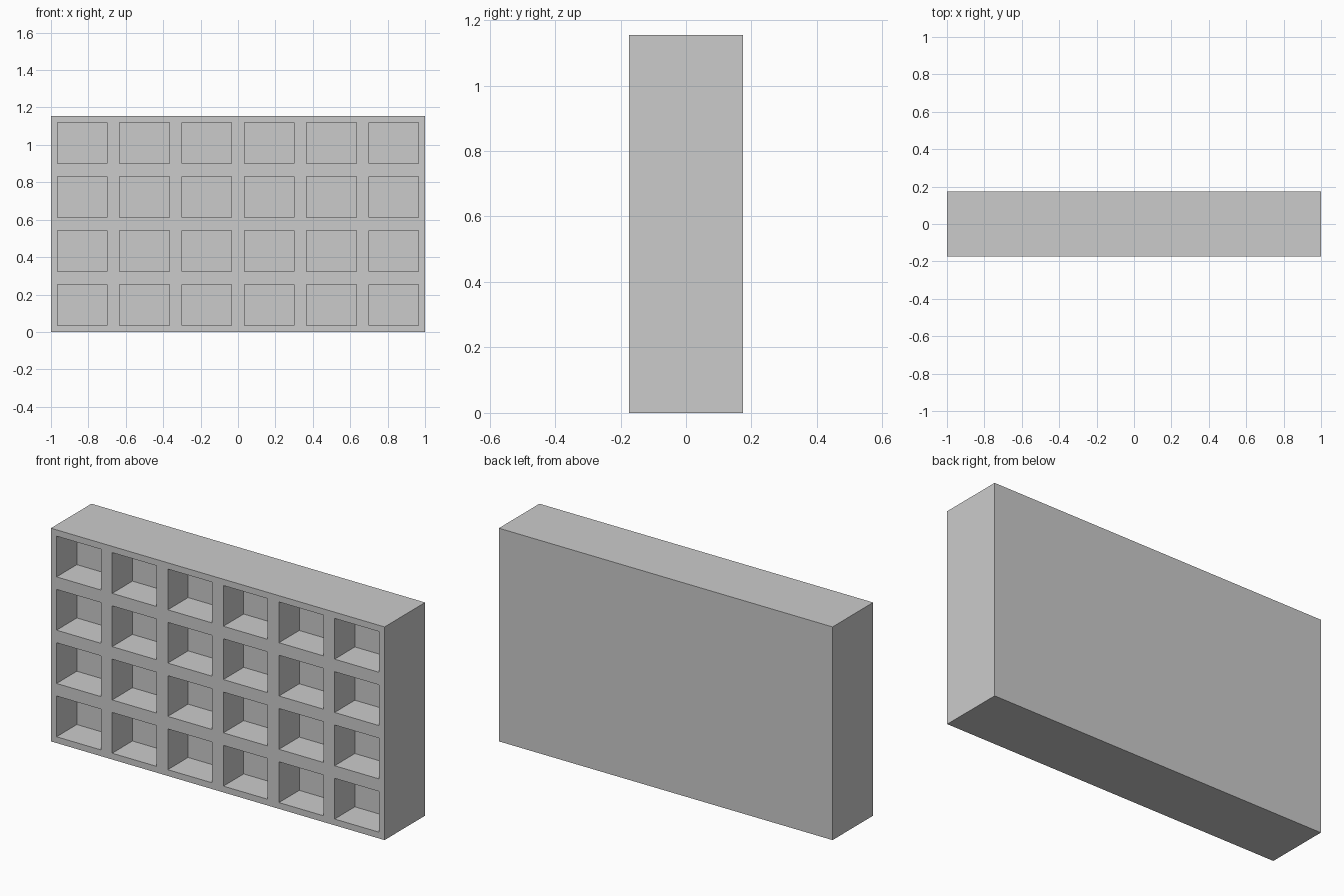
import bpy, bmesh
from mathutils import Matrix

if "Cube" in bpy.data.objects:
    bpy.data.objects.remove(bpy.data.objects["Cube"])

W, D, H = 2.0, 0.347, 1.155      # overall size
COLS, ROWS = 6, 4
RIM, DEPTH = 0.034, 0.1735       # half wall thickness, pocket depth

# Solid block standing on the ground
bm = bmesh.new()
bmesh.ops.create_cube(bm, size=1, matrix=Matrix.Translation((0, 0, H / 2)) @ Matrix.Diagonal((W, D, H, 1)))


def front_faces():
    return [f for f in bm.faces if f.normal.y < -0.9]


def cut_front(co, normal):
    faces = front_faces()
    edges = {e for f in faces for e in f.edges}
    verts = {v for f in faces for v in f.verts}
    bmesh.ops.bisect_plane(bm, geom=faces + list(edges) + list(verts), dist=1e-5,
                           plane_co=co, plane_no=normal)
    bm.normal_update()


# Divide the front into compartments
bm.normal_update()
for i in range(1, COLS):
    cut_front((-W / 2 + W * i / COLS, 0, 0), (1, 0, 0))
for j in range(1, ROWS):
    cut_front((0, 0, H * j / ROWS), (0, 0, 1))

# Inset each compartment and push it back into a pocket
cells = front_faces()
bmesh.ops.inset_individual(bm, faces=cells, thickness=RIM, use_even_offset=True)
floors = bmesh.ops.extrude_discrete_faces(bm, faces=cells)["faces"]
bmesh.ops.translate(bm, verts=list({v for f in floors for v in f.verts}), vec=(0, DEPTH, 0))
bmesh.ops.recalc_face_normals(bm, faces=bm.faces[:])

mesh = bpy.data.meshes.new("compartment_shelf")
bm.to_mesh(mesh)
bm.free()
bpy.context.collection.objects.link(bpy.data.objects.new("compartment_shelf", mesh))
